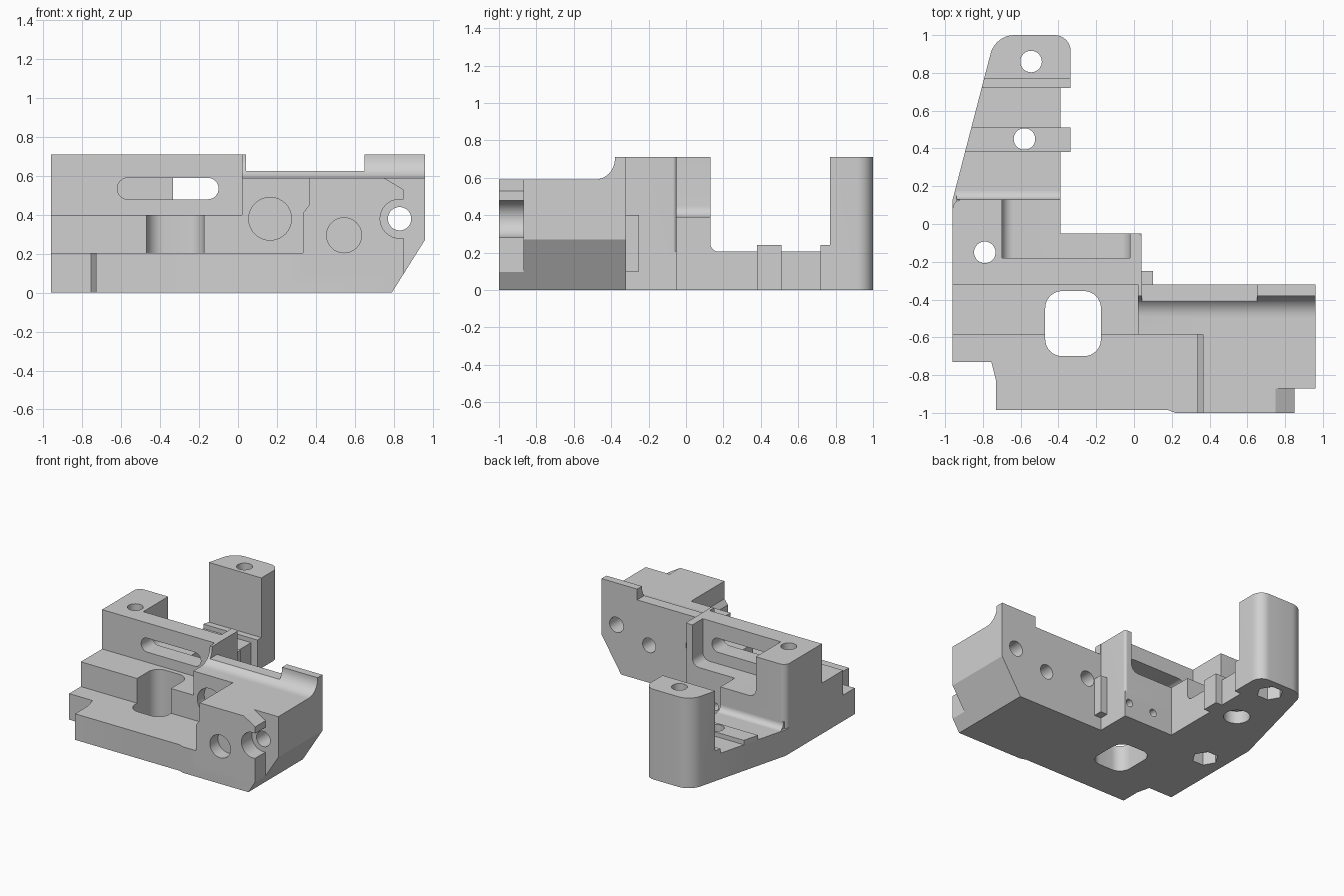
import bpy, bmesh, math
from mathutils import Vector

cube = bpy.data.objects.get("Cube")
if cube:
    bpy.data.objects.remove(cube, do_unlink=True)

grey = bpy.data.materials.new("plain_grey")
grey.use_nodes = True
GREY = (0.63, 0.63, 0.63, 1)
grey.diffuse_color = GREY
grey.node_tree.nodes["Principled BSDF"].inputs["Base Color"].default_value = GREY


def rounded(points, steps=8):
    """Outline whose corners may carry a radius as third value."""
    out = []
    for i, p in enumerate(points):
        c = Vector(p[:2])
        if len(p) < 3:
            out.append(c)
            continue
        r = p[2]
        a = (Vector(points[i - 1][:2]) - c).normalized()
        b = (Vector(points[(i + 1) % len(points)][:2]) - c).normalized()
        half = a.angle(b) / 2
        centre = c + (a + b).normalized() * r / math.sin(half)
        t = r / math.tan(half)
        start = (c + a * t - centre).normalized()
        end = (c + b * t - centre).normalized()
        out += [centre + start.slerp(end, k / steps) * r for k in range(steps + 1)]
    return out


def prism(name, points, axis, lo, hi):
    """Extrude an outline along an axis."""
    place = {"x": lambda u, v, w: (w, u, v),
             "y": lambda u, v, w: (u, w, v),
             "z": lambda u, v, w: (u, v, w)}[axis]
    bm = bmesh.new()
    outline = rounded(points)
    rings = [[bm.verts.new(place(p.x, p.y, w)) for p in outline] for w in (lo, hi)]
    n = len(outline)
    for i in range(n):
        j = (i + 1) % n
        bm.faces.new((rings[0][i], rings[0][j], rings[1][j], rings[1][i]))
    bm.faces.new(rings[0])
    bm.faces.new(rings[1])
    bmesh.ops.recalc_face_normals(bm, faces=bm.faces)
    mesh = bpy.data.meshes.new(name)
    bm.to_mesh(mesh)
    bm.free()
    mesh.materials.append(grey)
    obj = bpy.data.objects.new(name, mesh)
    bpy.context.collection.objects.link(obj)
    return obj


def rect(x0, x1, y0, y1, r=None):
    corners = [(x0, y0), (x1, y0), (x1, y1), (x0, y1)]
    return [c + (r,) for c in corners] if r else corners


def bore(u, v, r, axis, lo, hi, sides=32):
    ring = [(u + r * math.cos(math.tau * k / sides), v + r * math.sin(math.tau * k / sides))
            for k in range(sides)]
    return prism("bore", ring, axis, lo, hi)


def arm_edge(y):
    """Slanted outer edge of the arm."""
    return (-0.96 + (y - 0.13) * 0.26, y)


INNER, PAD = -0.39, -0.335
arm_tip = [(PAD, 1.0, 0.085), arm_edge(1.0) + (0.13,)]

# Base plate covering the whole footprint
body = prism("carriage_body", [
    (-0.96, -0.73), (-0.755, -0.73), (-0.73, -0.83), (-0.73, -0.985), (0.18, -0.985),
    (0.22, -1), (0.85, -1), (0.85, -0.87), (0.96, -0.87), (0.96, -0.32), (0.04, -0.32),
    (0.04, -0.05), (INNER, -0.05), (INNER, 0.72), (PAD, 0.72), *arm_tip, (-0.96, 0.13)],
    "z", 0, 0.205)

parts = [
    # Stepped block and tall wall
    prism("step", rect(-0.96, 0.1, -0.585, -0.25), "z", 0.1, 0.4),
    prism("wall", [(-0.96, -0.32), (0.04, -0.32), (0.04, -0.05, 0.02), (INNER, -0.05),
                   (INNER, 0.13), (-0.96, 0.13, 0.05)], "z", 0.1, 0.71),
    # Thick block with a curved rise to the rear rib
    prism("block", [(-0.585, 0.1), (-0.32, 0.1), (-0.32, 0.71), (-0.38, 0.71),
                    (-0.38, 0.59, 0.11), (-0.585, 0.59)], "x", 0.02, 0.96),
    prism("block_front", [(0.335, 0.1), (0.96, 0.1), (0.96, 0.59), (0.365, 0.59),
                          (0.365, 0.45), (0.335, 0.41)], "y", -0.87, -0.5),
    prism("nose", [(0.335, 0.1), (0.85, 0.1), (0.85, 0.53), (0.75, 0.59), (0.365, 0.59),
                   (0.365, 0.45), (0.335, 0.41)], "y", -1, -0.8),
    # Arm pads, end column and fillet at the arm root
    prism("pad", [(PAD, 0.38), (PAD, 0.51), arm_edge(0.51), arm_edge(0.38)], "z", 0, 0.24),
    prism("end_pad", [(PAD, 0.72), (PAD, 0.85), arm_edge(0.85), arm_edge(0.72)], "z", 0, 0.24),
    prism("column", [(PAD, 0.77), *arm_tip, arm_edge(0.77)], "z", 0.1, 0.71),
    prism("root_fillet", [(0.1, 0.1), (0.18, 0.1), (0.18, 0.205), (0.13, 0.205, 0.045),
                          (0.13, 0.26), (0.1, 0.26)], "x", -0.94, INNER),
]

cuts = [
    # Pocket behind the wall, wall slot, lowered rib and sloping end
    prism("pocket", [(-0.70, 0.39, 0.06), (-0.02, 0.39, 0.06), (-0.02, 0.9), (-0.70, 0.9)],
          "y", -0.18, 0.3),
    prism("slot", rect(-0.62, -0.10, 0.48, 0.59, 0.054), "y", -0.4, -0.1),
    prism("rib_cut", rect(0.042, 0.65, 0.625, 0.9), "y", -0.6, -0.2),
    prism("end_slope", [(0.79, 0), (0.728, -0.1), (1.2, -0.1), (1.2, 0.27), (0.96, 0.27)],
          "y", -1.2, -0.2),
    # Big rounded opening
    prism("opening", rect(-0.47, -0.175, -0.70, -0.355, 0.09), "z", -0.1, 0.8),
]

# Front-to-back screw holes: x, z, radius, head radius, head start and depth
for x, z, r, head, y0, y1 in [(0.165, 0.38, 0.06, 0.11, -0.7, -0.5),
                              (0.545, 0.295, 0.057, 0.09, -1.1, -0.9),
                              (0.83, 0.38, 0.06, 0.1, -1.1, -0.87)]:
    cuts += [bore(x, z, r, "y", -1.2, 0), bore(x, z, head, "y", y0, y1)]

# Vertical screw holes with nut recesses underneath
for x, y, sides in [(-0.545, 0.86, 6), (-0.58, 0.45, 32), (-0.79, -0.15, 6)]:
    cuts += [bore(x, y, 0.057, "z", -0.1, 0.9), bore(x, y, 0.095, "z", -0.1, 0.1, sides)]

# Small blind holes in the rear face
cuts += [bore(x, 0.12, 0.03, "y", -0.25, 0.05, 16) for x in (0.0, -0.22)]

for group, operation in ((parts, "UNION"), (cuts, "DIFFERENCE")):
    for other in group:
        mod = body.modifiers.new(other.name, "BOOLEAN")
        mod.operation = operation
        mod.solver = "EXACT"
        mod.object = other

# Bake the booleans and drop the helper solids
bpy.context.view_layer.update()
evaluated = body.evaluated_get(bpy.context.evaluated_depsgraph_get())
result = bpy.data.meshes.new_from_object(evaluated)
body.modifiers.clear()
body.data = result
for other in parts + cuts:
    bpy.data.objects.remove(other, do_unlink=True)
result.materials.clear()
result.materials.append(grey)
for face in result.polygons:
    face.material_index = 0

bpy.context.view_layer.objects.active = body
body.select_set(True)
bpy.ops.object.shade_smooth_by_angle(angle=math.radians(30))
